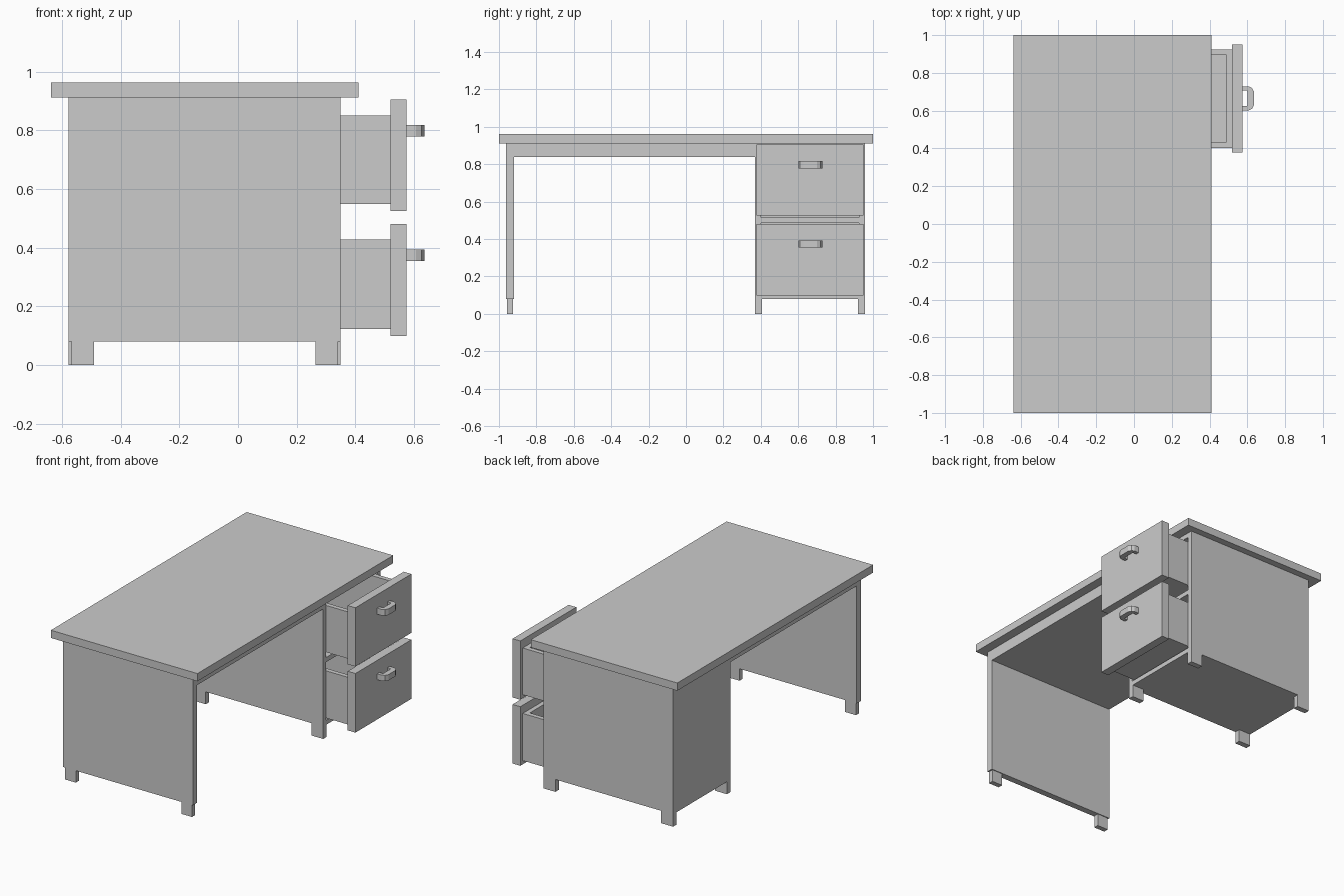
import bpy, bmesh
from mathutils import Vector

if "Cube" in bpy.data.objects:
    bpy.data.objects.remove(bpy.data.objects["Cube"])


def make_object(name, bm):
    bmesh.ops.recalc_face_normals(bm, faces=bm.faces)
    mesh = bpy.data.meshes.new(name)
    bm.to_mesh(mesh)
    bm.free()
    ob = bpy.data.objects.new(name, mesh)
    bpy.context.collection.objects.link(ob)
    return ob


def box(name, x, y, z, open_dir=None, wall=0.03):
    """Box from axis ranges; open_dir removes one side and leaves a walled shell."""
    bm = bmesh.new()
    bmesh.ops.create_cube(bm, size=1)
    bmesh.ops.recalc_face_normals(bm, faces=bm.faces)
    if open_dir:
        d = Vector(open_dir)
        gone = [f for f in bm.faces if f.normal.dot(d) > 0.9]
        bmesh.ops.delete(bm, geom=gone, context='FACES')
    for v in bm.verts:
        v.co = [r[0] if c < 0 else r[1] for c, r in zip(v.co, (x, y, z))]
    mesh = bpy.data.meshes.new(name)
    bm.to_mesh(mesh)
    bm.free()
    ob = bpy.data.objects.new(name, mesh)
    bpy.context.collection.objects.link(ob)
    if open_dir:
        m = ob.modifiers.new("walls", 'SOLIDIFY')
        m.thickness = wall
        m.offset = -1
        m.use_even_offset = True
    return ob


def handle(name, z0, z1):
    """Bracket pull: chamfered U profile extruded upwards."""
    yc = 0.665
    half = [(0.575, 0.064), (0.607, 0.064), (0.625, 0.055), (0.635, 0.036)]
    inner = [(0.601, 0.034), (0.598, 0.041), (0.575, 0.041)]
    pts = [(x, yc - d) for x, d in half] + [(x, yc + d) for x, d in reversed(half)]
    pts += [(x, yc + d) for x, d in reversed(inner)] + [(x, yc - d) for x, d in inner]
    bm = bmesh.new()
    face = bm.faces.new([bm.verts.new((x, y, z0)) for x, y in pts])
    ext = bmesh.ops.extrude_face_region(bm, geom=[face])
    up = [g for g in ext['geom'] if isinstance(g, bmesh.types.BMVert)]
    bmesh.ops.translate(bm, verts=up, vec=(0, 0, z1 - z0))
    make_object(name, bm)


BODY_X = (-0.577, 0.35)

# Top slab, solid apron under it and end panel
box("desk_top", (-0.638, 0.41), (-1, 1), (0.912, 0.962))
box("apron", BODY_X, (-0.92, 0.37), (0.84, 0.912))
box("end_panel", BODY_X, (-0.962, -0.92), (0.08, 0.912))

# Drawer cabinet, open at +x, with a shelf between the drawers
box("cabinet", BODY_X, (0.37, 0.956), (0.08, 0.912), open_dir=(1, 0, 0))
box("cabinet_shelf", (-0.547, 0.35), (0.40, 0.926), (0.485, 0.515))

# Feet
for i, (x0, x1) in enumerate(((-0.577, -0.49), (0.265, 0.35))):
    for j, y in enumerate(((0.37, 0.406), (0.92, 0.956))):
        box(f"cabinet_foot_{i}{j}", (x0, x1), y, (0, 0.08))
for i, x in enumerate(((-0.568, -0.49), (0.265, 0.341))):
    box(f"panel_foot_{i}", x, (-0.957, -0.925), (0, 0.08))

# Two drawers pulled out: tray, front board, handle
for name, tray_z, front_z, pull_z in (
        ("lower", (0.122, 0.427), (0.098, 0.48), (0.355, 0.393)),
        ("upper", (0.548, 0.85), (0.525, 0.905), (0.778, 0.818))):
    box(f"{name}_drawer_tray", (-0.36, 0.52), (0.403, 0.925), tray_z, open_dir=(0, 0, 1))
    box(f"{name}_drawer_front", (0.52, 0.575), (0.378, 0.95), front_z)
    handle(f"{name}_drawer_handle", *pull_z)
